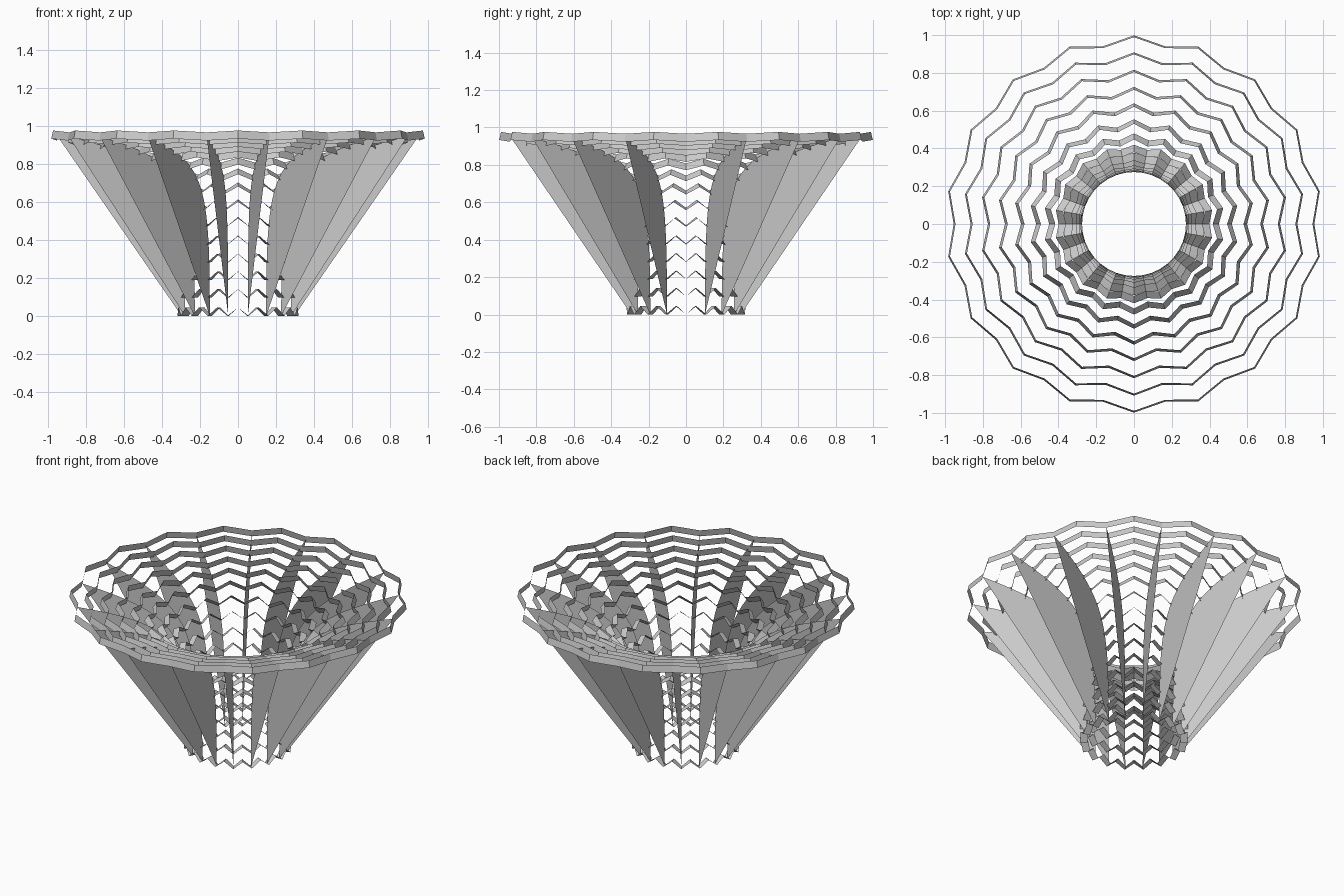
import bpy
from math import sin, cos, pi, hypot
from mathutils import Vector
from mathutils.geometry import interpolate_bezier

if "Cube" in bpy.data.objects:
    bpy.data.objects.remove(bpy.data.objects["Cube"])

SECTORS = 18      # number of ribs
RINGS = 15        # number of zigzag bands
HALF_W = 0.022    # half the band width
SHIFT = 0.045     # how far band tips slide along the profile

# flared bell profile in (radius, height)
P = [Vector((0.297, 0, 0)), Vector((0.297, 0.70, 0)),
     Vector((0.35, 0.81, 0)), Vector((0.95, 0.945, 0))]
curve = interpolate_bezier(*P, 400)
lengths = [0.0]
for a, b in zip(curve, curve[1:]):
    lengths.append(lengths[-1] + (b - a).length)


def sample(f):
    """Point and unit tangent at fraction f of the profile length."""
    target = f * lengths[-1]
    i = min(range(len(curve)), key=lambda k: abs(lengths[k] - target))
    lo, hi = max(i - 1, 0), min(i + 1, len(curve) - 1)
    return curve[i], (curve[hi] - curve[lo]).normalized()


def polar(r, ang, z):
    return (r * cos(ang), r * sin(ang), z)


def make(name, verts, faces):
    me = bpy.data.meshes.new(name)
    me.from_pydata(verts, [], faces)
    me.update()
    ob = bpy.data.objects.new(name, me)
    bpy.context.collection.objects.link(ob)
    return ob


samples = [sample(i / (RINGS - 1)) for i in range(RINGS)]

# zigzag bands, standing square to the profile
n = SECTORS * 2
for k, (p, t) in enumerate(samples):
    normal = Vector((t.y, -t.x, 0))
    verts, faces = [], []
    for i in range(n):
        c = p + t * (SHIFT if i % 2 else 0.0)
        for s in (-HALF_W, HALF_W):
            q = c + normal * s
            verts.append(polar(q.x, pi * i / SECTORS, q.y))
        a, b = 2 * i, 2 * ((i + 1) % n)
        faces.append((a, b, b + 1, a + 1))
    make(f"zigzag_band_{k + 1}", verts, faces)

# flat ribs: area between the profile and its straight chord
for i in range(SECTORS):
    ang = 2 * pi * i / SECTORS
    pts = [sample(j / 28)[0] for j in range(29)]
    make(f"rib_{i + 1}", [polar(q.x, ang, q.y) for q in pts],
         [tuple(range(len(pts)))])
